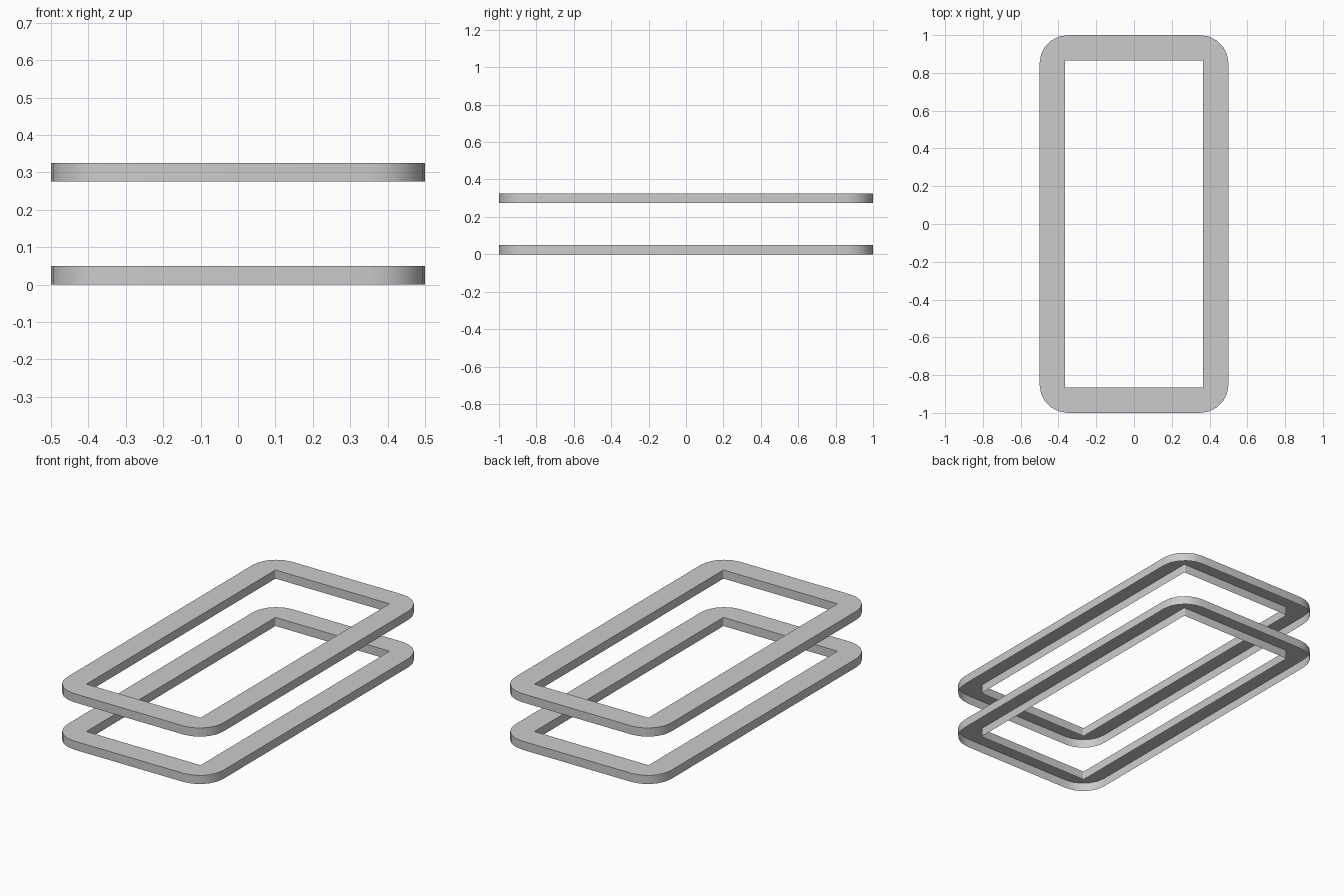
import bpy, bmesh, math

if "Cube" in bpy.data.objects:
    bpy.data.objects.remove(bpy.data.objects["Cube"])

grey = bpy.data.materials.new("grey")
grey.diffuse_color = (0.6, 0.6, 0.6, 1)
grey.use_nodes = True
grey.node_tree.nodes["Principled BSDF"].inputs["Base Color"].default_value = grey.diffuse_color

HALF_X, HALF_Y = 0.5, 1.0
RADIUS, INNER_RADIUS, BAND, THICK, STEPS = 0.15, 0.005, 0.134, 0.05, 5


def rounded_loop(bm, inset, r, z):
    """Ring of vertices around a rounded rectangle."""
    cx, cy = HALF_X - inset - r, HALF_Y - inset - r
    ring = []
    for q, (sx, sy) in enumerate(((1, 1), (-1, 1), (-1, -1), (1, -1))):
        for i in range(STEPS + 1):
            a = (q + i / STEPS) * math.pi / 2
            ring.append(bm.verts.new((sx * cx + r * math.cos(a), sy * cy + r * math.sin(a), z)))
    return ring


def frame(name, z):
    bm = bmesh.new()
    # outer wall, top face and inner wall; the underside is an open channel
    rings = [rounded_loop(bm, inset, r, h) for inset, r, h in
             ((0, RADIUS, z), (0, RADIUS, z + THICK),
              (BAND, INNER_RADIUS, z + THICK), (BAND, INNER_RADIUS, z))]
    n = len(rings[0])
    for a, b in zip(rings, rings[1:]):
        for i in range(n):
            j = (i + 1) % n
            bm.faces.new((a[i], a[j], b[j], b[i]))
    mesh = bpy.data.meshes.new(name)
    bm.to_mesh(mesh)
    bm.free()
    mesh.materials.append(grey)
    obj = bpy.data.objects.new(name, mesh)
    bpy.context.collection.objects.link(obj)
    bpy.ops.object.select_all(action='DESELECT')
    obj.select_set(True)
    bpy.context.view_layer.objects.active = obj
    bpy.ops.object.shade_smooth_by_angle(angle=math.radians(35))


# two identical flat frames, one above the other
frame("lower_frame", 0.0)
frame("upper_frame", 0.275)
